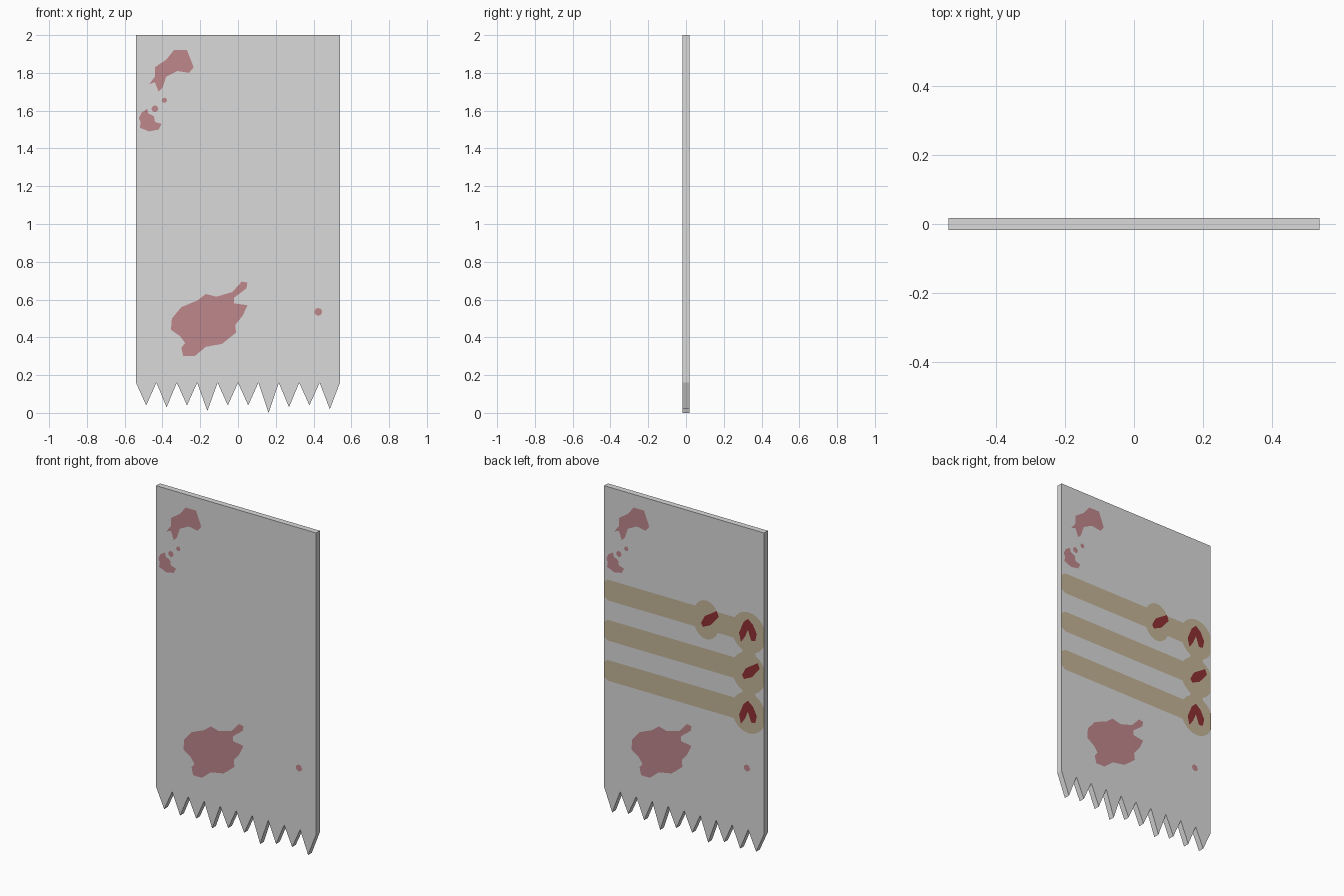
import bpy, bmesh, math

if "Cube" in bpy.data.objects:
    bpy.data.objects.remove(bpy.data.objects["Cube"])

HALF_W, HALF_T = 0.54, 0.018


def material(name, rgb):
    m = bpy.data.materials.new(name)
    m.diffuse_color = (*rgb, 1)
    m.use_nodes = True
    m.node_tree.nodes["Principled BSDF"].inputs["Base Color"].default_value = m.diffuse_color
    return m


GREY = material("pale grey", (0.70, 0.70, 0.70))
PINK = material("faded stain red", (0.52, 0.245, 0.26))
TAN = material("bandage tan", (0.55, 0.46, 0.31))
RED = material("dark red", (0.275, 0.03, 0.034))


def add_object(name, bm, mat):
    mesh = bpy.data.meshes.new(name)
    bm.to_mesh(mesh)
    bm.free()
    mesh.materials.append(mat)
    obj = bpy.data.objects.new(name, mesh)
    bpy.context.collection.objects.link(obj)
    return obj


def painted(name, shapes, mat, back, level):
    """Flat painted patches; (s, z) is read facing that side of the sheet."""
    bm = bmesh.new()
    side = -1 if back else 1
    for i, pts in enumerate(shapes):
        area = sum(a[0] * b[1] - b[0] * a[1] for a, b in zip(pts, pts[1:] + pts[:1]))
        if area < 0:
            pts = pts[::-1]
        depth = HALF_T + level + i * 0.00004
        bm.faces.new([bm.verts.new((side * s, -side * depth, z)) for s, z in pts])
    return add_object(name, bm, mat)


def ellipse(s, z, rs, rz, n=28):
    return [(min(HALF_W, s + rs * math.cos(t)), z + rz * math.sin(t))
            for t in (2 * math.pi * i / n for i in range(n))]


def moved(shape, s, z):
    return [(a + s, b + z) for a, b in shape]


# Sheet with a torn zigzag lower edge
tips = [.04, .03, .04, .01, .04, .04, 0, .03, .04, .02]
step = 2 * HALF_W / len(tips)
outline = [(-HALF_W, 2.0), (-HALF_W, 0.16)]
for i, tip in enumerate(tips):
    x = -HALF_W + i * step
    outline += [(x + step / 2, tip), (x + step, 0.16)]
outline.append((HALF_W, 2.0))
bm = bmesh.new()
face = bm.faces.new([bm.verts.new((x, -HALF_T, z)) for x, z in outline])
extruded = bmesh.ops.extrude_face_region(bm, geom=[face], use_keep_orig=True)
bmesh.ops.translate(bm, vec=(0, 2 * HALF_T, 0),
                    verts=[v for v in extruded["geom"] if isinstance(v, bmesh.types.BMVert)])
bmesh.ops.recalc_face_normals(bm, faces=bm.faces)
add_object("torn_sheet", bm, GREY)

# Stains, the same on both sides
upper = [(-.47, 1.74), (-.44, 1.75), (-.42, 1.70), (-.40, 1.72), (-.38, 1.78),
         (-.32, 1.81), (-.26, 1.80), (-.235, 1.83), (-.25, 1.87), (-.27, 1.92),
         (-.34, 1.92), (-.38, 1.87), (-.44, 1.83), (-.44, 1.78)]
middle = [(-.52, 1.51), (-.47, 1.49), (-.42, 1.50), (-.405, 1.53), (-.44, 1.54),
          (-.445, 1.57), (-.475, 1.585), (-.48, 1.61), (-.51, 1.59), (-.525, 1.56),
          (-.515, 1.54)]
lower = [(-.355, .44), (-.35, .50), (-.30, .56), (-.215, .595), (-.17, .63),
         (-.115, .615), (-.03, .64), (.02, .695), (.05, .69), (.045, .66),
         (-.02, .61), (-.02, .58), (.05, .57), (.025, .515), (-.015, .465),
         (-.01, .425), (-.085, .365), (-.17, .35), (-.23, .30), (-.29, .30),
         (-.30, .345), (-.28, .37), (-.305, .405)]
drops = [ellipse(-.39, 1.655, .014, .014, 8), ellipse(-.44, 1.61, .018, .018, 8),
         ellipse(.425, .535, .021, .021, 8)]
for label, back in (("front", False), ("back", True)):
    painted(label + "_stains", [upper, middle, lower] + drops, PINK, back, 0.001)

# Tan bands on the back, with round ends joined by short necks
bands = []
for z in (1.37, 1.125, 0.88):
    bands.append([(-.54, z + .045), (-.515, z + .063), (.44, z + .063),
                  (.44, z - .063), (-.515, z - .063), (-.54, z - .045)])
    bands.append(ellipse(.437, z - .006, .115, .124))
bands.append(ellipse(.15, 1.366, .09, .118))
for z in (1.243, 0.998):
    bands.append([(.37, z + .06), (.395, z), (.37, z - .06),
                  (.505, z - .06), (.48, z), (.505, z + .06)])
painted("back_bands", bands, TAN, True, 0.001)

# Dark red marks on the round ends
slash = [(-.06, -.04), (-.034, .009), (.047, .061), (.06, .028), (.007, -.035),
         (-.047, -.061)]
fork = [(0, .073), (-.03, .045), (-.06, -.028), (-.047, -.08), (-.02, -.042),
        (0, .006), (.022, -.055), (.05, -.05), (.06, -.005), (.034, .045)]
painted("back_red_marks",
        [moved(slash, .175, 1.378), moved(slash, .452, 1.134),
         moved(fork, .432, 1.375), moved(fork, .432, .875)], RED, True, 0.0018)
